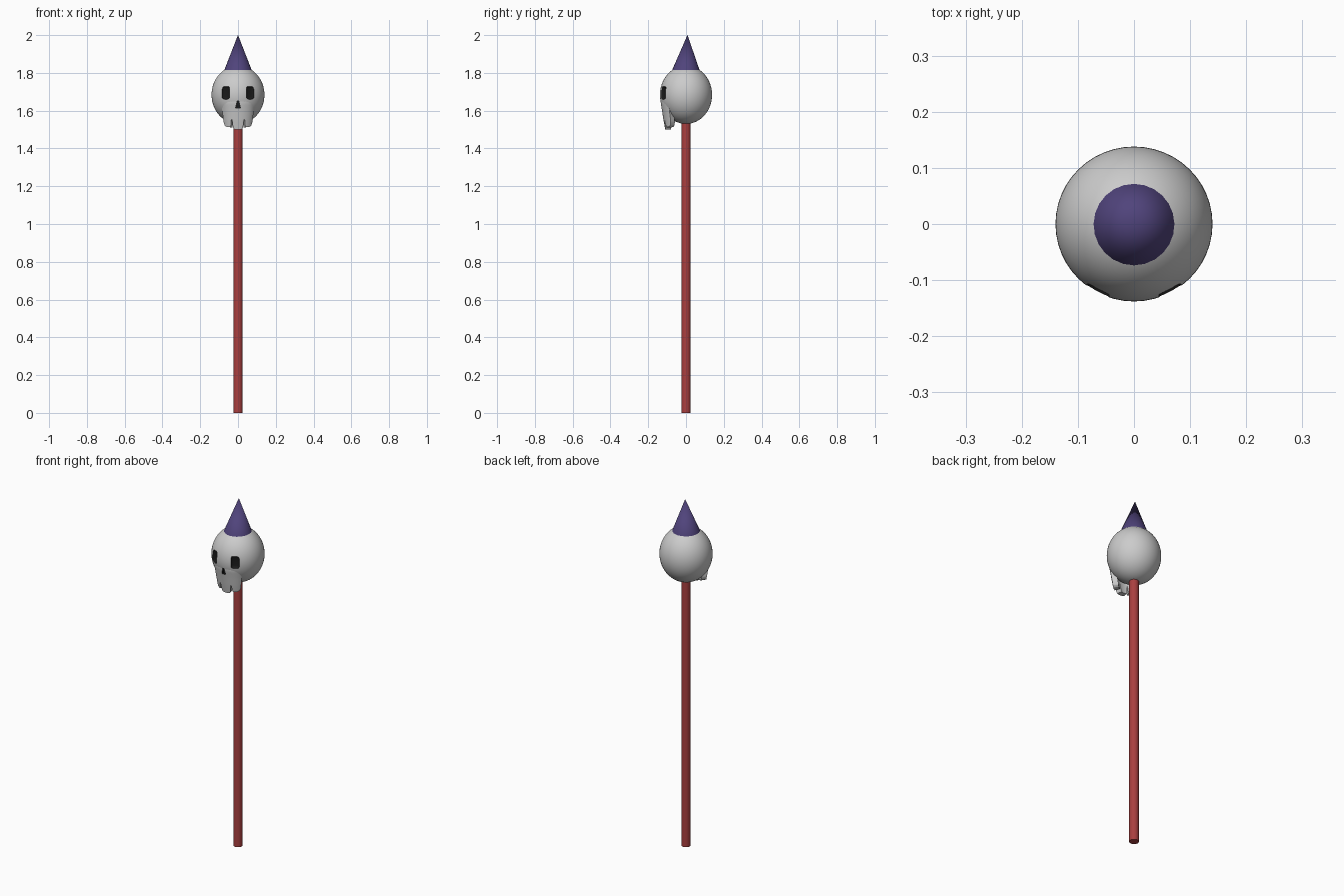
import bpy, bmesh, math
from mathutils import Vector

if "Cube" in bpy.data.objects:
    bpy.data.objects.remove(bpy.data.objects["Cube"])


def material(name, rgb):
    m = bpy.data.materials.new(name)
    m.diffuse_color = (*rgb, 1)
    m.use_nodes = True
    m.node_tree.nodes["Principled BSDF"].inputs["Base Color"].default_value = m.diffuse_color
    return m


BONE = material("bone", (0.8, 0.8, 0.8))
BLACK = material("black", (0.01, 0.01, 0.01))
RED = material("red_wood", (0.4, 0.05, 0.05))
PURPLE = material("purple", (0.08, 0.057, 0.2))


def named(name, mat):
    ob = bpy.context.object
    ob.name = name
    ob.data.materials.append(mat)
    return ob


def smooth(ob):
    bpy.ops.object.select_all(action='DESELECT')
    ob.select_set(True)
    bpy.context.view_layer.objects.active = ob
    bpy.ops.object.shade_smooth_by_angle(angle=math.radians(40))


def from_bmesh(name, bm, mat):
    bmesh.ops.recalc_face_normals(bm, faces=bm.faces)
    me = bpy.data.meshes.new(name)
    bm.to_mesh(me)
    bm.free()
    ob = bpy.data.objects.new(name, me)
    bpy.context.collection.objects.link(ob)
    me.materials.append(mat)
    return ob


def interp(points, t):
    for (a, fa), (b, fb) in zip(points, points[1:]):
        if t <= b:
            return fa + (fb - fa) * max(0, (t - a) / (b - a))
    return points[-1][1]


# Staff
bpy.ops.mesh.primitive_cylinder_add(vertices=16, radius=0.025, depth=1.58, location=(0, 0, 0.79))
smooth(named("staff", RED))

# Pointed cap, leaning very slightly forward
bpy.ops.mesh.primitive_cone_add(vertices=24, radius1=0.074, depth=0.19,
                                location=(0, 0.004, 1.906), rotation=(0.05, 0, 0))
cap = named("pointed_cap", PURPLE)
cap.rotation_euler.x = -0.04
cap.location.y = 0.004
smooth(cap)

# Cranium
bpy.ops.mesh.primitive_uv_sphere_add(segments=48, ring_count=32, location=(0, 0, 1.684))
skull = named("cranium", BONE)
skull.scale = (0.14, 0.138, 0.154)

# Upper jaw: curved slab around the front, lower edge shaped into three teeth
RADIUS = [(1.495, 0.109), (1.55, 0.119), (1.60, 0.127), (1.64, 0.134), (1.68, 0.134)]
EDGE = [(0, 1.500), (0.20, 1.502), (0.245, 1.512), (0.265, 1.55), (0.29, 1.555), (0.315, 1.55),
        (0.335, 1.525), (0.38, 1.512), (0.60, 1.515), (0.70, 1.522), (0.76, 1.54)]
COLS, ROWS, SPAN = 76, 14, 0.76
bm = bmesh.new()
layers = []
for inset in (0, 0.03):
    grid = []
    for i in range(COLS + 1):
        a = SPAN * (2 * i / COLS - 1)
        low = interp(EDGE, abs(a))
        col = []
        for j in range(ROWS + 1):
            z = low + (1.67 - 0.06 * (a / SPAN) ** 2 - low) * j / ROWS
            r = interp(RADIUS, z) - inset - 0.006 * (a / SPAN) ** 4
            col.append(bm.verts.new((r * math.sin(a), -r * math.cos(a), z)))
        grid.append(col)
    for i in range(COLS):
        for j in range(ROWS):
            bm.faces.new((grid[i][j], grid[i + 1][j], grid[i + 1][j + 1], grid[i][j + 1]))
    layers.append(grid)
f, b = layers
for i in range(COLS):
    for j in (0, ROWS):
        bm.faces.new((f[i][j], f[i + 1][j], b[i + 1][j], b[i][j]))
for j in range(ROWS):
    for i in (0, COLS):
        bm.faces.new((f[i][j], f[i][j + 1], b[i][j + 1], b[i][j]))
jaw = from_bmesh("upper_jaw_teeth", bm, BONE)

# Cutters for the rounded eye sockets and the triangular nose
cutters = []
for side in (-1, 1):
    bpy.ops.mesh.primitive_cube_add(size=1, location=(side * 0.071, -0.132, 1.695),
                                    rotation=(0, 0, side * 0.42))
    eye = named("eye_cutter", BLACK)
    eye.scale = (0.046, 0.05, 0.07)
    bpy.ops.object.transform_apply(location=False, rotation=False, scale=True)
    bev = eye.modifiers.new("round", 'BEVEL')
    bev.width = 0.013
    bev.segments = 4
    cutters.append(eye)
bm = bmesh.new()
tri = bm.faces.new([bm.verts.new((x, -0.16, z)) for x, z in
                    ((-0.013, 1.614), (0.013, 1.614), (0.004, 1.65), (-0.004, 1.65))])
ext = bmesh.ops.extrude_face_region(bm, geom=[tri])
bmesh.ops.translate(bm, vec=Vector((0, 0.043, 0)),
                    verts=[v for v in ext['geom'] if isinstance(v, bmesh.types.BMVert)])
cutters.append(from_bmesh("nose_cutter", bm, BLACK))

for ob in (skull, jaw):
    bpy.context.view_layer.objects.active = ob
    for c in cutters:
        m = ob.modifiers.new("cut", 'BOOLEAN')
        m.operation = 'DIFFERENCE'
        m.solver = 'EXACT'
        m.material_mode = 'TRANSFER'
        m.object = c
        bpy.ops.object.modifier_apply(modifier=m.name)
    smooth(ob)
for c in cutters:
    bpy.data.objects.remove(c)
